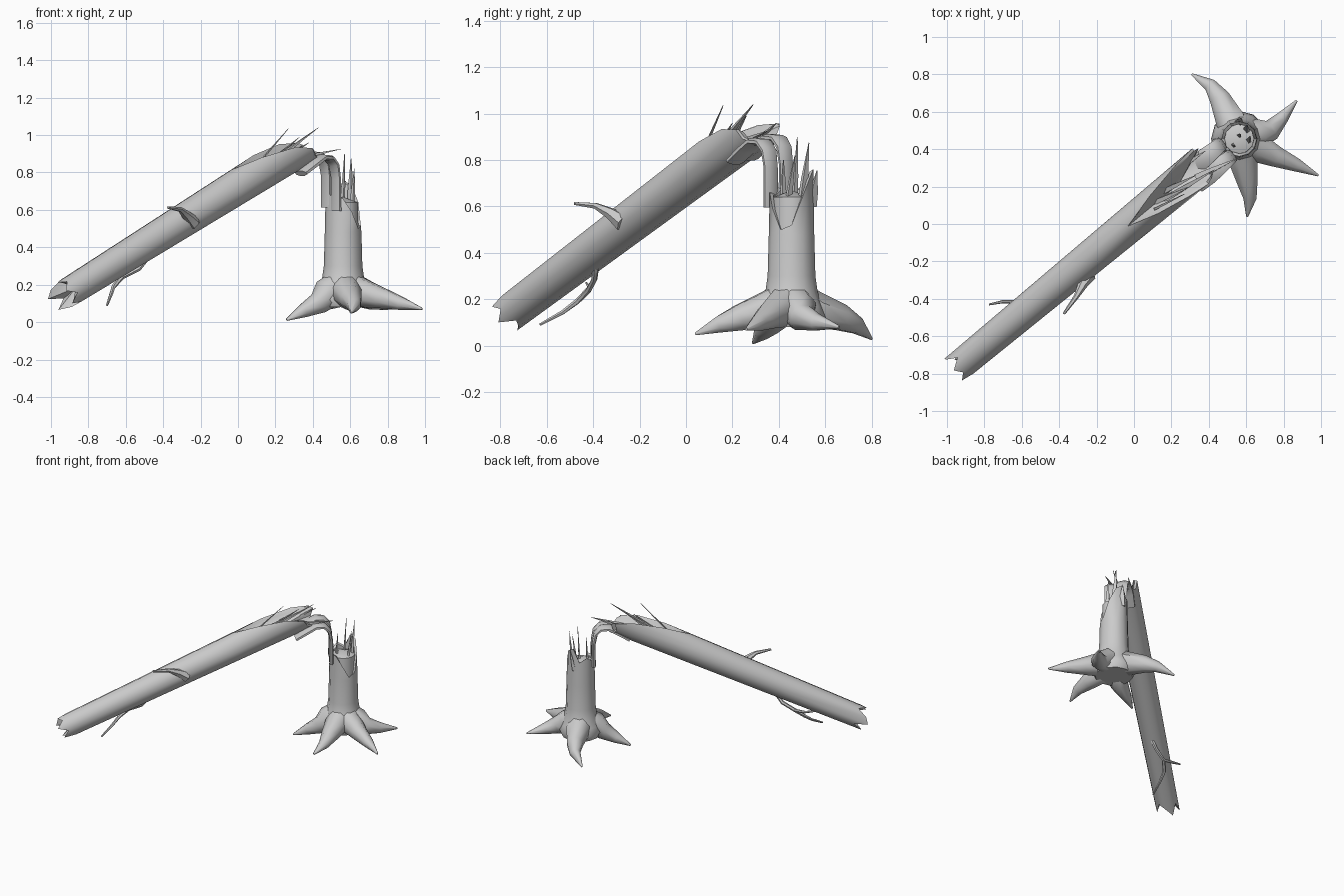
import bpy, bmesh, math
from mathutils import Vector

old = bpy.data.objects.get("Cube")
if old:
    bpy.data.objects.remove(old, do_unlink=True)

bark = bpy.data.materials.new("grey_bark")
bark.use_nodes = True
GREY = (0.6, 0.6, 0.6, 1)
bark.diffuse_color = GREY
bark.node_tree.nodes["Principled BSDF"].inputs["Base Color"].default_value = GREY


def finish(name, bm, angle=45):
    bmesh.ops.recalc_face_normals(bm, faces=bm.faces)
    me = bpy.data.meshes.new(name)
    bm.to_mesh(me)
    bm.free()
    me.materials.append(bark)
    for p in me.polygons:
        p.use_smooth = True
    me.set_sharp_from_angle(angle=math.radians(angle))
    ob = bpy.data.objects.new(name, me)
    bpy.context.collection.objects.link(ob)
    return ob


def loft(name, rings, start=None, end=None, angle=45):
    """Skin closed rings of points; close each end with a fan to a point or an ngon."""
    bm = bmesh.new()
    vs = [[bm.verts.new(p) for p in ring] for ring in rings]
    n = len(vs[0])
    for a, b in zip(vs, vs[1:]):
        for i in range(n):
            j = (i + 1) % n
            bm.faces.new((a[i], a[j], b[j], b[i]))
    for ring, tip in ((vs[0], start), (vs[-1], end)):
        if tip is None:
            bm.faces.new(ring)
        else:
            c = bm.verts.new(tip)
            for i in range(n):
                bm.faces.new((ring[i], ring[(i + 1) % n], c))
    return finish(name, bm, angle)


def limb(name, pts, radii, sides=6, ref=(0, 0, 1), flat=1.0):
    """Tapered tube along a path; flat scales the thickness across ref."""
    pts = [Vector(p) for p in pts]
    rings = []
    for i, p in enumerate(pts):
        t = (pts[min(i + 1, len(pts) - 1)] - pts[max(i - 1, 0)]).normalized()
        u = Vector(ref)
        u = (u - t * u.dot(t)).normalized()
        w = t.cross(u)
        rings.append([p + radii[i] * (u * math.cos(a) + w * math.sin(a) * flat)
                      for a in (math.tau * (k + 0.5) / sides for k in range(sides))])
    return loft(name, rings)


N = 12
ANG = [math.tau * k / N for k in range(N)]

# Standing stump: flared outer bark with an uneven broken rim and a hollow lip
C = Vector((0.562, 0.455, 0))
rim = [.52, .64, .73, .76, .66, .69, .66, .69, .66, .66, .59, .50]


def disc(r, z):
    return [C + Vector((r * math.cos(a), r * math.sin(a), z)) for a in ANG]


def rim_ring(r, drop):
    return [C + Vector((r * math.cos(a), r * math.sin(a), h - drop)) for a, h in zip(ANG, rim)]


loft("stump", [disc(.13, .08), disc(.15, .12), disc(.135, .17), disc(.113, .23),
               disc(.103, .30), disc(.098, .48), rim_ring(.094, 0), rim_ring(.078, .01),
               disc(.078, .47)])
loft("stump_core", [disc(.082, .40), disc(.08, .64)], end=C + Vector((0, 0, .67)))

# Roots: middle and tip of each, seen from the trunk outward
roots = [((.46, .67, .12), (.41, .74, .085), (.31, .80, .03)),
         ((.73, .50, .12), (.79, .565, .10), (.87, .66, .08)),
         ((.76, .36, .13), (.87, .315, .10), (.985, .26, .07)),
         ((.605, .23, .12), (.62, .14, .09), (.605, .04, .05)),
         ((.43, .36, .10), (.35, .33, .06), (.26, .29, .012))]
for i, (a, b, tip) in enumerate(roots):
    a = Vector(a)
    out = (a - C)
    out.z = 0
    out.normalize()
    limb(f"root_{i + 1}",
         [C + out * .03 + Vector((0, 0, .21)), C + out * .10 + Vector((0, 0, .155)), a, b, tip],
         [.07, .085, .06, .038, .006], 8)

# Fallen trunk: leaning shaft, jagged lower end, long slanting break on top
A = Vector((-.93, -.755, .145))
D = Vector((1.31, 1.085, .815)).normalized()
SIDE = Vector((D.y, -D.x, 0)).normalized()
UP = SIDE.cross(D)


def on_trunk(s, a, r):
    return A + D * s + r * (SIDE * math.cos(a) + UP * math.sin(a))


low = [.03, -.03, .02, -.01, .05, -.02, -.05, .04, -.04, .02, .06, -.02]
brk = [1.82, 1.72, 1.52, 1.34, 1.55, 1.76, 1.88, 1.84, 1.87, 1.88, 1.87, 1.83]
rings = [[on_trunk(s + .03, a, .062) for s, a in zip(low, ANG)],
         [on_trunk(s, a, .08) for s, a in zip(low, ANG)]]
for f in (.35, .7, 1):
    rings.append([on_trunk(s0 + (s1 - s0) * f, a, .08 + .021 * f)
                  for s0, s1, a in zip(low, brk, ANG)])
rings.append([on_trunk(s, a, .085) for s, a in zip(brk, ANG)])
rings.append([on_trunk(s + .02, a, .08) - UP * .02 for s, a in zip(brk, ANG)])
loft("fallen_trunk", rings, start=A + D * .09, end=on_trunk(1.68, math.pi / 2, -.01))

# Bent strips of bark joining stump and trunk
H = Vector((D.x, D.y, 0)).normalized()
for name, lateral, lift in (("right_hinge_strip", .045, -.005), ("left_hinge_strip", -.04, .012)):
    path = [(-.33, .80), (-.25, .85), (-.19, .885), (-.135, .882), (-.1, .845), (-.086, .77), (-.086, .6)]
    limb(name, [C + H * h + SIDE * lateral + Vector((0, 0, z + lift)) for h, z in path],
         [.05, .055, .052, .046, .042, .038, .04], 4 * 2, ref=SIDE, flat=.35)

# Splinters: base, tip, width
splinters = [((.16, .13, .84), (.43, .29, 1.04), .022),
             ((.11, .08, .85), (.27, .16, 1.035), .009),
             ((.13, .16, .82), (.33, .26, .99), .02),
             ((.10, .11, .81), (.30, .20, .96), .018),
             ((.33, .25, .88), (.55, .35, .925), .022),
             ((.22, .28, .86), (.38, .39, .96), .022),
             ((.60, .50, .62), (.605, .53, .875), .024),
             ((.61, .44, .62), (.622, .47, .82), .018),
             ((.56, .47, .62), (.57, .48, .90), .016),
             ((.53, .42, .62), (.54, .42, .80), .018),
             ((.532, .365, .62), (.532, .37, .745), .013),
             ((.56, .54, .60), (.575, .565, .755), .03)]
for i, (base, tip, w) in enumerate(splinters):
    base, tip = Vector(base), Vector(tip)
    limb(f"splinter_{i + 1}", [base, base.lerp(tip, .4), tip], [w, w * .8, .002], 4,
         ref=(.64, -.77, .1), flat=.55)

# Broken branches on the trunk
limb("upper_branch", [(-.24, -.27, .53), (-.275, -.325, .57), (-.31, -.39, .603), (-.375, -.48, .613)],
     [.04, .026, .014, .007])
limb("lower_branch", [(-.47, -.385, .37), (-.495, -.39, .33), (-.53, -.395, .285), (-.62, -.42, .24),
                      (-.665, -.47, .19), (-.68, -.53, .145), (-.70, -.63, .09)],
     [.016, .014, .013, .013, .012, .01, .006])
limb("side_twig", [(-.61, -.418, .24), (-.70, -.415, .25), (-.775, -.43, .27)], [.011, .009, .005])
